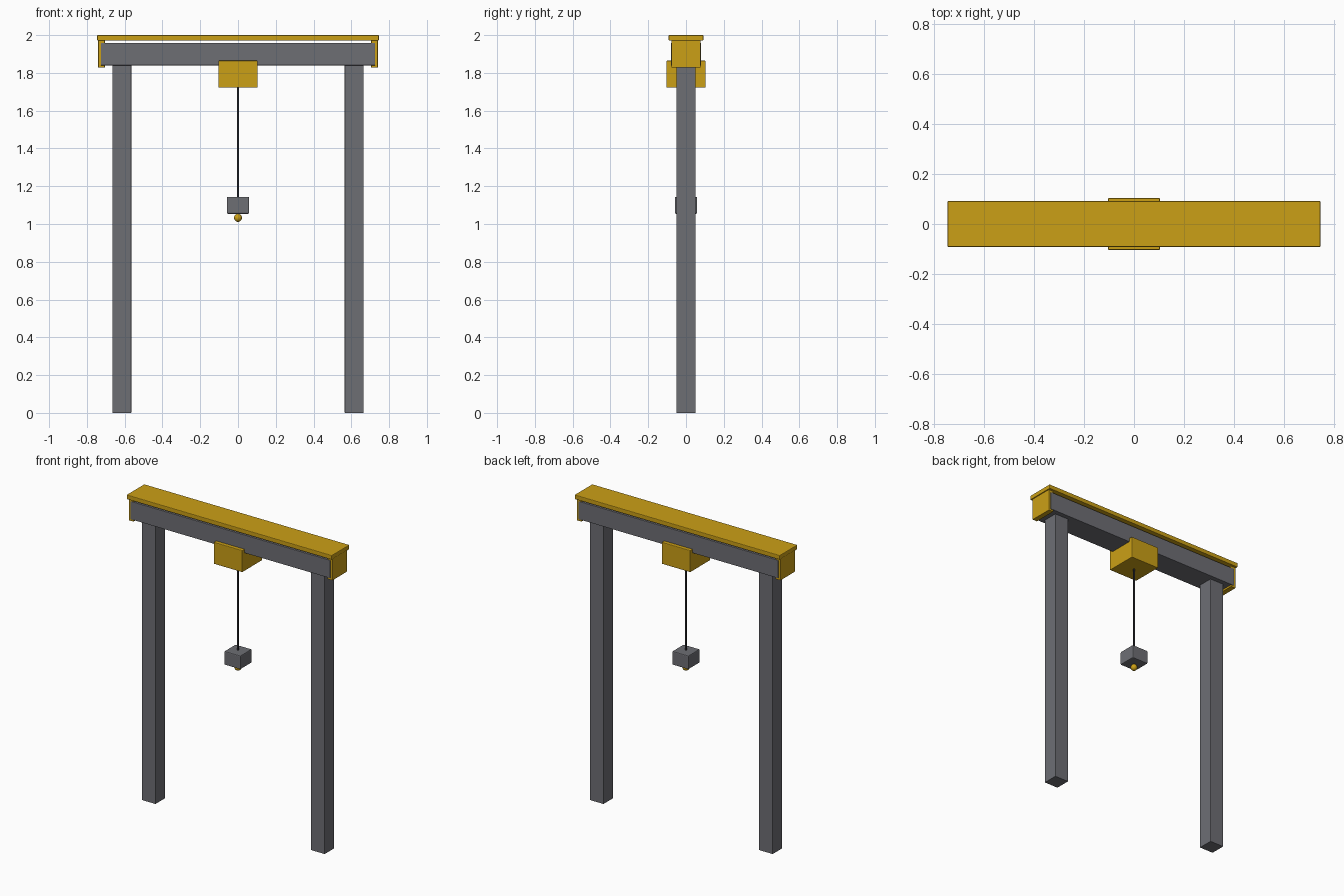
import bpy, bmesh
from mathutils import Matrix, Vector

if "Cube" in bpy.data.objects:
    bpy.data.objects.remove(bpy.data.objects["Cube"])


def material(name, rgb):
    m = bpy.data.materials.new(name)
    m.diffuse_color = (*rgb, 1)
    m.use_nodes = True
    m.node_tree.nodes["Principled BSDF"].inputs["Base Color"].default_value = m.diffuse_color
    return m


GOLD = material("golden yellow", (0.60, 0.35, 0.008))
GREY = material("steel grey", (0.155, 0.157, 0.175))
DARK = material("dark cable", (0.022, 0.022, 0.027))


def finish(name, bm, mat):
    me = bpy.data.meshes.new(name)
    bm.to_mesh(me)
    bm.free()
    me.materials.append(mat)
    ob = bpy.data.objects.new(name, me)
    bpy.context.collection.objects.link(ob)
    return ob


def box(name, lo, hi, mat, bevel=0.0):
    bm = bmesh.new()
    lo, hi = Vector(lo), Vector(hi)
    size = hi - lo
    bmesh.ops.create_cube(bm, size=1, matrix=Matrix.Translation((lo + hi) / 2) @ Matrix.Diagonal((*size, 1)))
    ob = finish(name, bm, mat)
    if bevel:
        mod = ob.modifiers.new("bevel", 'BEVEL')
        mod.width = bevel
        mod.segments = 2
    return ob


# Legs and end caps, one per side
for side, s in (("left", -1), ("right", 1)):
    x = 0.615 * s
    box(side + "_leg", (x - 0.05, -0.05, 0), (x + 0.05, 0.05, 1.845), GREY, 0.002)
    x = 0.7225 * s
    box(side + "_end_cap", (x - 0.0175, -0.077, 1.828), (x + 0.0175, 0.077, 1.972), GOLD, 0.002)

# Main beam and cover plate above it
box("beam", (-0.725, -0.08, 1.84), (0.725, 0.08, 1.958), GREY, 0.002)
box("top_plate", (-0.746, -0.092, 1.971), (0.746, 0.092, 2.0), GOLD, 0.004)

# Hoist trolley around the beam's underside
box("trolley", (-0.104, -0.104, 1.722), (0.104, 0.104, 1.865), GOLD, 0.004)

# Cable
bm = bmesh.new()
bmesh.ops.create_cone(bm, cap_ends=True, segments=12, radius1=0.005, radius2=0.005,
                      depth=0.60, matrix=Matrix.Translation((0, 0, 1.43)))
finish("cable", bm, DARK)

# Hook block and the ball beneath it
box("hook_block", (-0.059, -0.059, 1.054), (0.059, 0.059, 1.144), GREY, 0.006)
bm = bmesh.new()
bmesh.ops.create_uvsphere(bm, u_segments=16, v_segments=10, radius=0.021,
                          matrix=Matrix.Translation((0, 0, 1.032)))
for f in bm.faces:
    f.smooth = True
finish("hook_ball", bm, GOLD)
